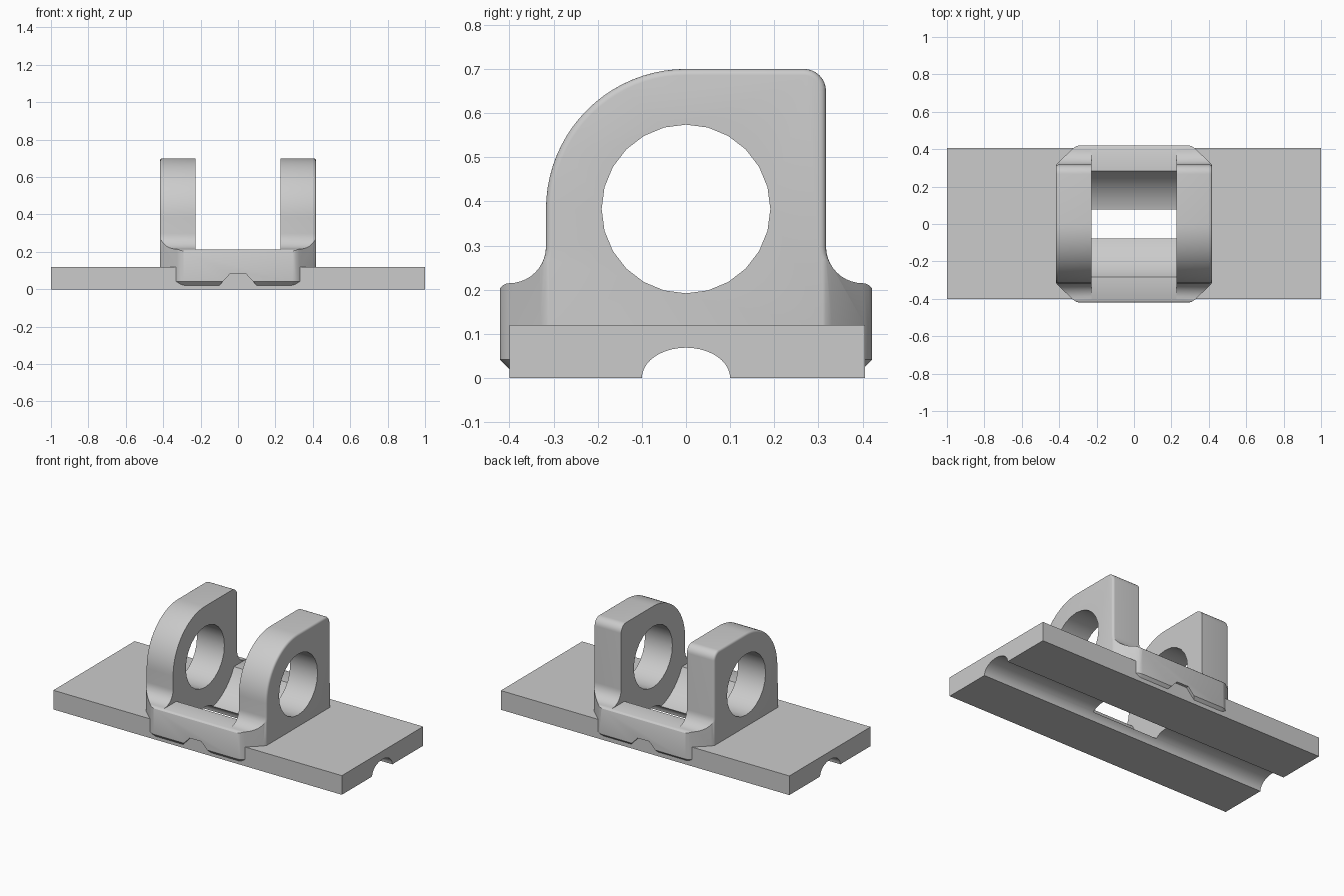
import bpy
import bmesh
from math import sin, cos, asin, radians, degrees
from mathutils import Vector

cube = bpy.data.objects.get("Cube")
if cube:
    bpy.data.objects.remove(cube, do_unlink=True)

grey = bpy.data.materials.new("plain grey")
grey.use_nodes = True
grey.diffuse_color = (0.6, 0.6, 0.6, 1)
grey.node_tree.nodes["Principled BSDF"].inputs["Base Color"].default_value = (0.6, 0.6, 0.6, 1)


def arc(cy, cz, r, a0, a1, n, squash=1.0):
    """Points along an arc, angles in degrees."""
    angles = [radians(a0 + (a1 - a0) * i / n) for i in range(n + 1)]
    return [(cy + r * cos(a), cz + r * squash * sin(a)) for a in angles]


def inset(points, d):
    """Move an anticlockwise outline inward by d, with mitred corners."""
    result = []
    for i, p in enumerate(points):
        p = Vector(p)
        a = (p - Vector(points[i - 1])).normalized()
        b = (Vector(points[(i + 1) % len(points)]) - p).normalized()
        na, nb = Vector((-a.y, a.x)), Vector((-b.y, b.x))
        result.append(p + (na + nb) * (d / (1 + na.dot(nb))))
    return result


def prism(name, points, axis, rings):
    """Stack copies of an outline along an axis; rings are (distance, inset) pairs."""
    place = {"x": lambda p, d: (d, p[0], p[1]),
             "y": lambda p, d: (p[0], d, p[1]),
             "z": lambda p, d: (p[0], p[1], d)}[axis]
    bm = bmesh.new()
    loops = [[bm.verts.new(place(p, d)) for p in inset(points, amount)]
             for d, amount in rings]
    bm.faces.new(loops[0][::-1])
    bm.faces.new(loops[-1])
    for lower, upper in zip(loops, loops[1:]):
        for i in range(len(points)):
            j = (i + 1) % len(points)
            bm.faces.new((lower[i], lower[j], upper[j], upper[i]))
    bm.normal_update()
    if bm.calc_volume(signed=True) < 0:
        bmesh.ops.reverse_faces(bm, faces=bm.faces[:])
    mesh = bpy.data.meshes.new(name)
    bm.to_mesh(mesh)
    bm.free()
    mesh.materials.append(grey)
    obj = bpy.data.objects.new(name, mesh)
    bpy.context.collection.objects.link(obj)
    return obj


def combine(target, other, operation):
    """Apply a boolean and discard the helper."""
    mod = target.modifiers.new("combine", "BOOLEAN")
    mod.operation, mod.object, mod.solver = operation, other, "EXACT"
    bpy.ops.object.select_all(action="DESELECT")
    bpy.context.view_layer.objects.active = target
    target.select_set(True)
    bpy.ops.object.modifier_apply(modifier=mod.name)
    bpy.data.objects.remove(other, do_unlink=True)


AXIS_Z, LUG = 0.383, 0.317

# Side profile: rounded front, squarer back, flared foot on both sides
foot = arc(0.40, 0.19, 0.025, 0, 90, 5) + arc(0.40, 0.298, 0.083, 270, 180, 10)[1:]
profile = [(0.425, 0.01)] + foot
profile += arc(LUG - 0.05, 0.65, 0.05, 0, 90, 8)
profile += arc(0, AXIS_Z, LUG, 90, 180, 20)
profile += [(-y, z) for y, z in reversed(foot)] + [(-0.425, 0.01)]

# Rounded outer rims on both lugs
WIDTH, RIM = 0.418, 0.014
rim = [(WIDTH - RIM + r, RIM - s) for r, s in arc(0, 0, RIM, 0, 90, 4)]
rings = [(-d, amount) for d, amount in rim] + [(d, amount) for d, amount in reversed(rim)]
bracket = prism("bracket", profile, "x", rings)

# Footprint with cut, softened corners and a chamfered underside
corner = [(0.421, 0.30), (0.416, 0.316), (0.405, 0.33),
          (0.325, 0.405), (0.31, 0.416), (0.29, 0.421)]
outline = corner + [(-x, y) for x, y in reversed(corner)]
outline += [(-x, -y) for x, y in corner] + [(x, -y) for x, y in reversed(corner)]
footprint = prism("footprint", outline, "z", [(0.02, 0.022), (0.042, 0), (1, 0)])
combine(bracket, footprint, "INTERSECT")

# Notch under the front and back rails
notch = [(-0.11, 0.01), (0.11, 0.01), (0.04, 0.085), (-0.04, 0.085)]
combine(bracket, prism("rail_notch", notch, "y", [(-0.6, 0), (0.6, 0)]), "DIFFERENCE")

# Base plate
plate = [(-1, -0.4), (1, -0.4), (1, 0.405), (-1, 0.405)]
combine(bracket, prism("base_plate", plate, "z", [(0, 0), (0.12, 0)]), "UNION")

# Gap between the lugs with a curved trough below it
R, CZ, FLOOR = 0.314, 0.346, 0.213
tilt = degrees(asin((CZ - FLOOR) / R))
gap = [(0.6, FLOOR), (0.6, 1), (-0.6, 1), (-0.6, FLOOR)]
gap += arc(0, CZ, R, -180 + tilt, -tilt, 24)
combine(bracket, prism("lug_gap", gap, "x", [(-0.228, 0), (0.228, 0)]), "DIFFERENCE")

# Pin hole through both lugs
hole = arc(0, AXIS_Z, 0.191, 0, 360, 24)[:-1]
combine(bracket, prism("pin_hole", hole, "x", [(-0.7, 0), (0.7, 0)]), "DIFFERENCE")

# Groove along the underside
groove = arc(0, 0, 0.1, 0, 360, 40, 0.69)[:-1]
combine(bracket, prism("groove", groove, "x", [(-1.2, 0), (1.2, 0)]), "DIFFERENCE")

bpy.ops.object.select_all(action="DESELECT")
bracket.select_set(True)
bpy.context.view_layer.objects.active = bracket
bpy.ops.object.shade_smooth_by_angle(angle=radians(30))
